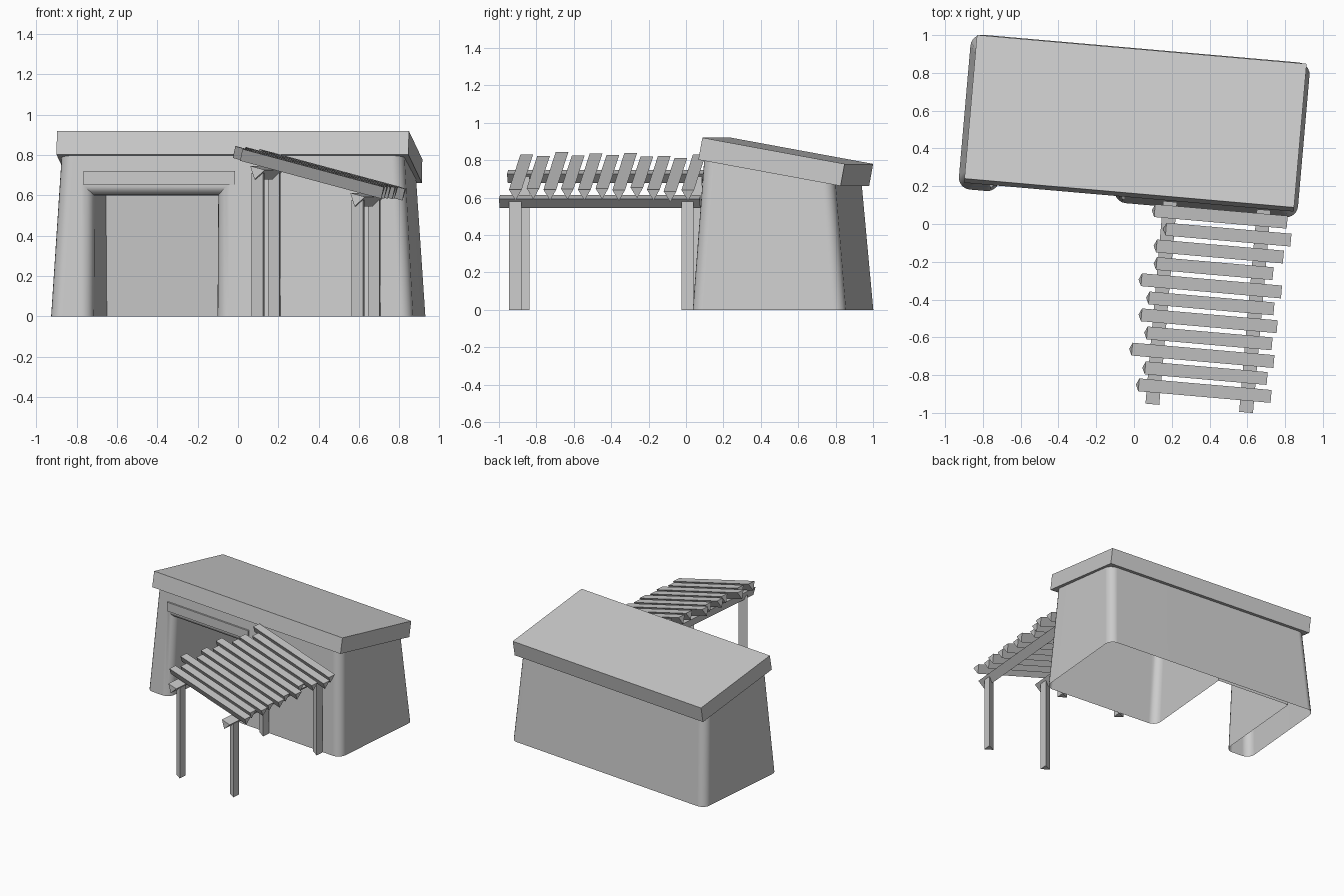
import bpy, bmesh, math
from mathutils import Matrix, Vector

if "Cube" in bpy.data.objects:
    bpy.data.objects.remove(bpy.data.objects["Cube"])

# Everything is laid out square, then turned about z by this matrix
TURN = Matrix.Rotation(math.radians(-5), 4, 'Z')
SLOPE = math.radians(15)


def finish(name, bm, local=Matrix.Identity(4)):
    me = bpy.data.meshes.new(name)
    bm.to_mesh(me)
    bm.free()
    ob = bpy.data.objects.new(name, me)
    bpy.context.collection.objects.link(ob)
    ob.matrix_world = TURN @ local
    return ob


def box(name, size, loc, tilt=0):
    bm = bmesh.new()
    bmesh.ops.create_cube(bm, size=1)
    bmesh.ops.scale(bm, vec=size, verts=bm.verts)
    return finish(name, bm, Matrix.Translation(loc) @ Matrix.Rotation(tilt, 4, 'X'))


def prism(name, start, end, flat, side=0.07, h=0.06):
    """Three-sided bar; its flat face faces `flat`, start/end are that face's midline."""
    start, end, flat = Vector(start), Vector(end), Vector(flat).normalized()
    across = (end - start).cross(flat).normalized() * side / 2
    bm = bmesh.new()
    a, b = [[bm.verts.new(p + o) for o in (across, -across, -flat * h)]
            for p in (start, end)]
    bm.faces.new(a)
    bm.faces.new(b)
    for i in range(3):
        j = (i + 1) % 3
        bm.faces.new((a[i], a[j], b[j], b[i]))
    bmesh.ops.recalc_face_normals(bm, faces=bm.faces)
    return finish(name, bm)


# Battered house body with a deep doorway, rounded corners and an open underside
U0, U1, V0, V1 = -0.945, 0.857, 0.106, 0.928
JL, JR, DOOR_H = -0.7315, -0.1165, 0.60


def lean_u(z): return 0.048 * z / 0.8
def lean_f(z): return 0.057 * z / 0.8
def lean_b(z): return 0.07 * z / 0.8


bm = bmesh.new()


def outer(zf, zb):
    return [bm.verts.new(p) for p in (
        (U0 + lean_u(zf), V0 + lean_f(zf), zf), (U1 - lean_u(zf), V0 + lean_f(zf), zf),
        (U1 - lean_u(zb), V1 - lean_b(zb), zb), (U0 + lean_u(zb), V1 - lean_b(zb), zb))]


def doorway(depth):
    return [bm.verts.new((u, depth(z), z))
            for u, z in ((JL, 0), (JL, DOOR_H), (JR, DOOR_H), (JR, 0))]


o, t = outer(0, 0), outer(0.84, 0.72)
n = doorway(lambda z: V0 + lean_f(z))
b = doorway(lambda z: 0.90 - lean_b(z))
for f in ([o[0], *n, o[1], t[1], t[0]], [o[1], o[2], t[2], t[1]],
          [o[2], o[3], t[3], t[2]], [o[3], o[0], t[0], t[3]], t, b,
          [n[0], n[1], b[1], b[0]], [n[1], n[2], b[2], b[1]], [n[2], n[3], b[3], b[2]],
          [o[0], n[0], b[0], b[3], n[3], o[1], o[2], o[3]]):
    bm.faces.new(f)
bmesh.ops.recalc_face_normals(bm, faces=bm.faces)
edges = [bm.edges.get(p) for p in list(zip(o, t)) + list(zip(n, n[1:]))]
bmesh.ops.bevel(bm, geom=edges, offset=0.062, segments=5, profile=0.5, affect='EDGES')
under = [f for f in bm.faces if all(v.co.z < 1e-4 for v in f.verts)]
bmesh.ops.delete(bm, geom=under, context='FACES')
body = finish("house_body", bm)
bpy.context.view_layer.objects.active = body
body.select_set(True)
bpy.ops.object.shade_smooth_by_angle(angle=math.radians(30))
weighted = body.modifiers.new("flat_walls", 'WEIGHTED_NORMAL')
weighted.keep_sharp = True

# Sloping roof slab and door lintel
box("roof", (1.752, 0.776, 0.12), (-0.0395, 0.532, 0.791), math.radians(-10.4))
box("door_lintel", (0.755, 0.12, 0.07), (-0.405, 0.205, 0.687))


# Pergola: slats lie on a plane that falls towards the right
def plane(u): return 0.844 - math.tan(SLOPE) * (u - 0.048)


UP = (math.sin(SLOPE), 0, math.cos(SLOPE))
slats = [(0.11, 0.81), (0.17, 0.83), (0.12, 0.79), (0.12, 0.735), (0.04, 0.78), (0.08, 0.74),
         (0.04, 0.757), (0.07, 0.73), (-0.01, 0.74), (0.06, 0.704), (0.026, 0.725)]
for i, (x0, x1) in enumerate(slats):
    v = 0.080 - 0.0926 * i
    a, c = x0 - 0.087 * v, x1 - 0.087 * v + 0.004
    prism(f"pergola_slat_{i + 1}", (a, v, plane(a)), (c, v, plane(c)), UP, 0.068)

# Beams and posts
for side, u in (("left", 0.18), ("right", 0.678)):
    z = plane(u) - 0.072
    prism(f"{side}_beam", (u, -0.942, z), (u, 0.135, z), UP, 0.076)
    for end, v in (("front", -0.855), ("back", 0.070)):
        prism(f"{end}_{side}_post", (u + 0.023, v, 0), (u + 0.023, v, z - 0.025), (1, 0, 0), 0.065)
